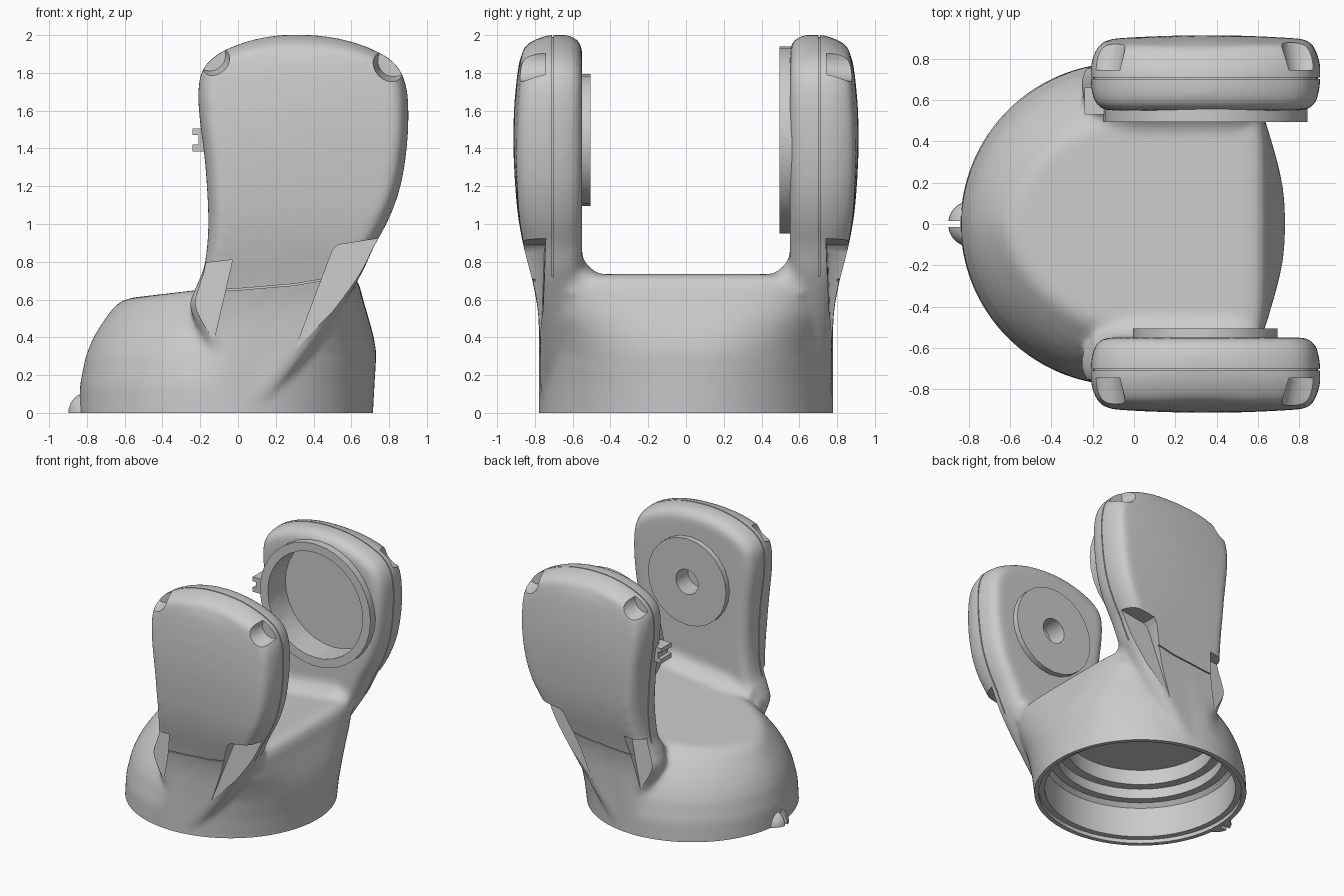
import bpy, bmesh, math
from mathutils import Vector

if "Cube" in bpy.data.objects:
    bpy.data.objects.remove(bpy.data.objects["Cube"])

CX = -0.06                      # centre of the round base
HUB = (0.345, 1.445)            # joint axis in x, z


# ---------- helpers ----------
def add_loft(bm, rings, cap=True, loop=False):
    vs = [[bm.verts.new(p) for p in r] for r in rings]
    n = len(vs[0])
    for k in range(len(vs) if loop else len(vs) - 1):
        a, b = vs[k], vs[(k + 1) % len(vs)]
        for i in range(n):
            j = (i + 1) % n
            bm.faces.new((a[i], a[j], b[j], b[i]))
    if cap and not loop:
        bm.faces.new(vs[0][::-1])
        bm.faces.new(vs[-1])


def add_lathe(bm, prof, c, axis, seg=64, loop=False):
    rings = []
    for r, h in prof:
        ring = []
        for i in range(seg):
            a = 2 * math.pi * i / seg
            u, v = c[0] + r * math.cos(a), c[1] + r * math.sin(a)
            ring.append((u, v, h) if axis == 'z' else (u, h, v))
        rings.append(ring)
    add_loft(bm, rings, loop=loop)


def add_box(bm, x0, x1, y0, y1, z0, z1):
    add_loft(bm, [[(x0, y0, z), (x1, y0, z), (x1, y1, z), (x0, y1, z)] for z in (z0, z1)])


def make(name, bm):
    bmesh.ops.recalc_face_normals(bm, faces=bm.faces)
    me = bpy.data.meshes.new(name)
    bm.to_mesh(me)
    bm.free()
    ob = bpy.data.objects.new(name, me)
    bpy.context.collection.objects.link(ob)
    return ob


def activate(ob):
    bpy.ops.object.select_all(action='DESELECT')
    ob.select_set(True)
    bpy.context.view_layer.objects.active = ob


def apply_mod(ob, kind, **kw):
    m = ob.modifiers.new(kind, kind)
    for k, v in kw.items():
        setattr(m, k, v)
    activate(ob)
    bpy.ops.object.modifier_apply(modifier=m.name)


def cut(ob, bm):
    c = make("cutter", bm)
    c.hide_render = True
    apply_mod(ob, 'BOOLEAN', operation='DIFFERENCE', solver='EXACT', object=c)
    bpy.data.objects.remove(c)


def spline(pts, sub=4):
    out, n = [], len(pts)
    for i in range(n):
        p0, p1, p2, p3 = (Vector(pts[(i + k) % n]) for k in (-1, 0, 1, 2))
        for s in range(sub):
            t = s / sub
            out.append(0.5 * (2 * p1 + (p2 - p0) * t + (2 * p0 - 5 * p1 + 4 * p2 - p3) * t * t
                              + (3 * p1 - p0 - 3 * p2 + p3) * t ** 3))
    return out


# ---------- arm outline and outer surface ----------
OUTLINE = spline([(.3, 2.003), (.5, 1.988), (.68, 1.938), (.82, 1.86), (.885, 1.75), (.902, 1.6), (.893, 1.4),
                  (.86, 1.2), (.8, 1.03), (.72, .88), (.645, .72), (.48, .45), (.28, .18), (.08, -.04),
                  (-.06, -.05), (-.13, .25), (-.25, .54), (-.225, .66), (-.178, .78), (-.157, 1),
                  (-.172, 1.3), (-.202, 1.55), (-.21, 1.7), (-.19, 1.81), (-.12, 1.89), (0, 1.95), (.14, 1.988)])
OUTER = spline([(-.4, .77), (-.2, .77), (.1, .77), (.4, .774), (.6, .79), (.75, .826), (.9, .864), (1.1, .896),
                (1.4, .914), (1.65, .908), (1.85, .885), (1.93, .862), (2.02, .79), (2.1, .72)])[4:-8]


def y_out(x, z):
    for (z0, y0), (z1, y1) in zip(OUTER, OUTER[1:]):
        if z <= z1:
            y = y0 + (y1 - y0) * (z - z0) / (z1 - z0)
            return y - .025 * ((x - .35) / .5) ** 2 * min(1, max(0, z - .6))
    return .79


def inset(d):
    n, res = len(OUTLINE), []
    for i, p in enumerate(OUTLINE):
        t = (OUTLINE[(i + 1) % n] - OUTLINE[i - 1]).normalized()
        res.append(p + Vector((t.y, -t.x)) * d)
    return res


def add_arm(bm, s):
    rings = []
    for f, d in ((0, .075), (.05, .04), (.14, .018), (.3, .004), (.5, 0), (.65, 0), (.8, .012), (.94, .035), (1, .065)):
        rings.append([(p.x, s * (.55 + f * (y_out(p.x, p.y) - .55)), p.y) for p in inset(d)])
    mid = Vector((.2, 1.1))
    for k in (.9, .8, .65, .5, .35, .2, .05):
        ring = [mid + (p - mid) * k for p in inset(.065)]
        rings.append([(p.x, s * y_out(p.x, p.y), p.y) for p in ring])
    add_loft(bm, rings)


# ---------- fork body: round base, saddle fillets, two arms, fused and softened ----------
bm = bmesh.new()
# height, left reach, right reach, left depth, left power, right power
LEVELS = [(-.1, .78, .775, .78, 2, 2), (0, .78, .775, .78, 2, 2), (.15, .777, .783, .78, 1.95, 2.1),
          (.3, .747, .793, .75, 1.9, 2.3), (.38, .717, .775, .72, 1.85, 2.7), (.45, .68, .748, .68, 1.8, 3.4),
          (.51, .64, .722, .63, 1.75, 4.2), (.555, .605, .705, .58, 1.7, 5), (.582, .575, .685, .54, 1.7, 5),
          (.596, .545, .65, .51, 1.7, 5), (.603, .5, .59, .48, 1.7, 5)]
rings = []
for z, left, right, depth, nl, nr in LEVELS:
    ring = []
    for i in range(96):
        a = 2 * math.pi * i / 96
        c, s = math.cos(a), math.sin(a)
        w, n = (right, nr) if c > 0 else (left, nl)
        x = CX + math.copysign(abs(c) ** (2 / n) * w, c)
        g = min(1, max(0, -c / .2))
        b = .78 + (depth - .78) * g
        y = math.copysign(abs(s) ** (2 / n) * b, s)
        ring.append((x, y, z + .115 * (x + .62) * max(0, z / .6) ** 3))
    rings.append(ring)
add_loft(bm, rings)
for s in (-1, 1):
    add_arm(bm, s)
    rings = []
    for x, r, drop in ((-.2, .06, .02), (-.1, .12, 0), (0, .16, 0), (.5, .16, 0), (.57, .14, .02), (.615, .11, .06)):
        prof = [(.62, -.06), (.62, r)]
        prof += [(.56 - r + r * math.cos(a), r - r * math.sin(a)) for a in (k * math.pi / 16 for k in range(9))]
        prof.append((.56 - r, -.06))
        rings.append([(x, s * y, .671 + .115 * x + h - drop) for y, h in prof])
    add_loft(bm, rings)
body = make("fork_body", bm)
apply_mod(body, 'REMESH', mode='VOXEL', voxel_size=.018)
apply_mod(body, 'SMOOTH', factor=.5, iterations=12)

# hollow, stepped underside with a flat rim
bm = bmesh.new()
add_lathe(bm, [(1.3, -.3), (1.3, 0), (.745, 0), (.745, .03), (.7, .03), (.7, .27), (.67, .3), (.61, .3),
               (.61, .38), (.54, .38), (.54, .5)], (CX, 0), 'z')
cut(body, bm)

# screw pockets, wedge notches, joint recesses
bm = bmesh.new()
for s in (-1, 1):
    for x, z in ((-.15, 1.895), (.825, 1.865)):
        add_lathe(bm, [(.085, s * .745), (.14, s * 1)], (x, z), 'y', 24)
    for pts in ([(.5, .86, .75), (.53, .89, .74), (.85, .94, .74), (.64, .68, .75), (.3, .33, .768)],
                [(-.35, .775, .745), (-.03, .81, .745), (-.05, .72, .752), (-.14, .33, .768), (-.18, .33, .768)]):
        add_loft(bm, [[(x, s * y, z) for x, z, y in pts], [(x, s * 1.2, z) for x, z, y in pts]])
add_lathe(bm, [(.425, .4), (.425, .72)], HUB, 'y', 32)
add_lathe(bm, [(.1, -.4), (.1, -.66)], HUB, 'y', 24)
cut(body, bm)

# thin cover seams around each arm and across its foot
bm = bmesh.new()
outer, inner = inset(-.05), inset(.012)
i0 = [i for i, p in enumerate(OUTLINE) if p.y > .72]
split = next(k for k in range(1, len(i0)) if i0[k] != i0[k - 1] + 1)
path = i0[split:] + i0[:split]
for s in (-1, 1):
    add_loft(bm, [[(o.x, s * .702, o.y), (o.x, s * .71, o.y), (q.x, s * .71, q.y), (q.x, s * .702, q.y)]
                  for o, q in ((outer[i], inner[i]) for i in path)])
    rings = []
    for x, z in ((-.24, .64), (0, .65), (.3, .675), (.7, .745)):
        y = y_out(.3, z) - .012
        rings.append([(x, s * y, z), (x, s * 1, z), (x, s * 1, z + .008), (x, s * y, z + .008)])
    add_loft(bm, rings)
cut(body, bm)

# ---------- joint ring (back arm) and joint disc (front arm) ----------
bm = bmesh.new()
add_lathe(bm, [(.495, .495), (.495, .6), (.425, .6), (.425, .495)], HUB, 'y', 32, loop=True)
ring_ob = make("joint_ring", bm)
bm = bmesh.new()
add_lathe(bm, [(.35, -.505), (.35, -.58), (.1, -.58), (.1, -.505)], HUB, 'y', 24, loop=True)
disc_ob = make("joint_disc", bm)

# ---------- cable clip on the back arm ----------
bm = bmesh.new()
add_box(bm, -.21, -.12, .53, .66, 1.4, 1.5)
for z in (1.385, 1.47):
    add_box(bm, -.24, -.12, .53, .66, z, z + .035)
clip_ob = make("cable_clip", bm)

# ---------- split knob at the base ----------
bm = bmesh.new()
for s in (-1, 1):
    part = bmesh.new()
    bmesh.ops.create_uvsphere(part, u_segments=32, v_segments=16, radius=.112)
    bmesh.ops.translate(part, verts=part.verts, vec=(-.788, 0, 0))
    for co, no in (((0, s * .015, 0), (0, s, 0)), ((0, 0, 0), (0, 0, 1)), ((-.815, 0, 0), (-1, 0, 0))):
        geom = part.verts[:] + part.edges[:] + part.faces[:]
        bmesh.ops.bisect_plane(part, geom=geom, plane_co=co, plane_no=no, clear_inner=True)
        bmesh.ops.holes_fill(part, edges=[e for e in part.edges if e.is_boundary], sides=0)
    tmp = bpy.data.meshes.new("tmp")
    part.to_mesh(tmp)
    part.free()
    bm.from_mesh(tmp)
    bpy.data.meshes.remove(tmp)
knob_ob = make("base_knob", bm)

for ob in (body, ring_ob, disc_ob, clip_ob, knob_ob):
    activate(ob)
    bpy.ops.object.shade_smooth_by_angle(angle=math.radians(30))
